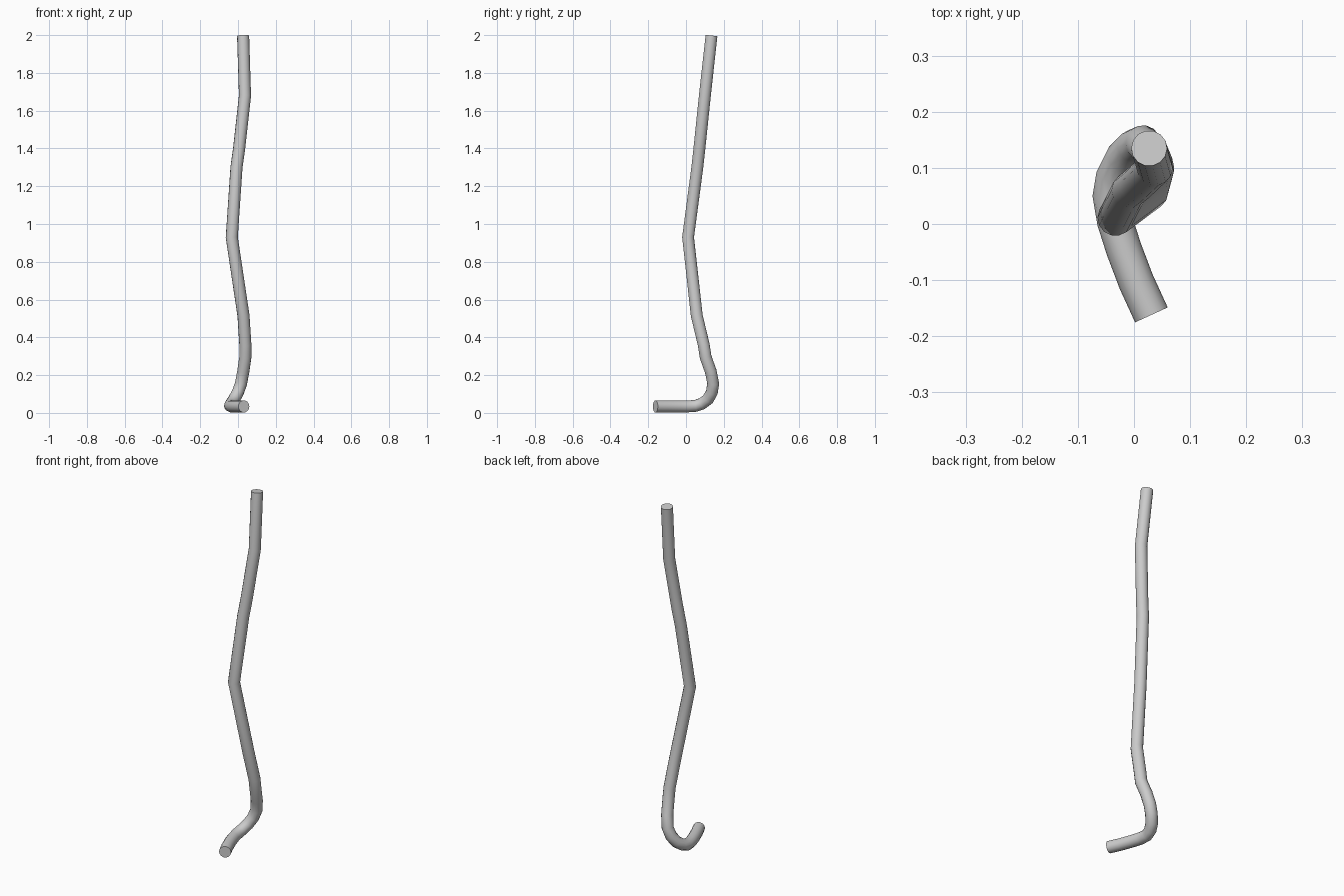
import bpy, math

if "Cube" in bpy.data.objects:
    bpy.data.objects.remove(bpy.data.objects["Cube"])

RADIUS = 0.032

# Centre line of the bent stick, from the foot tip to the top
PATH = [
    (0.031, -0.162, 0.034), (0.004, -0.103, 0.034), (-0.018, -0.045, 0.034),
    (-0.034, 0.005, 0.034), (-0.042, 0.05, 0.037), (-0.036, 0.085, 0.049),
    (-0.02, 0.117, 0.073), (0.0, 0.137, 0.11), (0.016, 0.144, 0.155),
    (0.028, 0.131, 0.22), (0.039, 0.104, 0.295), (0.039, 0.094, 0.36),
    (0.029, 0.057, 0.515), (-0.033, 0.011, 0.93), (-0.008, 0.06, 1.3),
    (0.006, 0.071, 1.4), (0.037, 0.1, 1.68), (0.027, 0.135, 1.997),
]

# Round tube swept along the path, with capped ends
curve = bpy.data.curves.new("bent_stick", "CURVE")
curve.dimensions = "3D"
curve.bevel_depth = RADIUS
curve.bevel_resolution = 5
curve.use_fill_caps = True
spline = curve.splines.new("POLY")
spline.points.add(len(PATH) - 1)
for point, co in zip(spline.points, PATH):
    point.co = (*co, 1)

stick = bpy.data.objects.new("bent_stick", curve)
bpy.context.collection.objects.link(stick)
bpy.context.view_layer.objects.active = stick
stick.select_set(True)
bpy.ops.object.convert(target="MESH")
bpy.ops.object.shade_smooth_by_angle(angle=math.radians(40))
